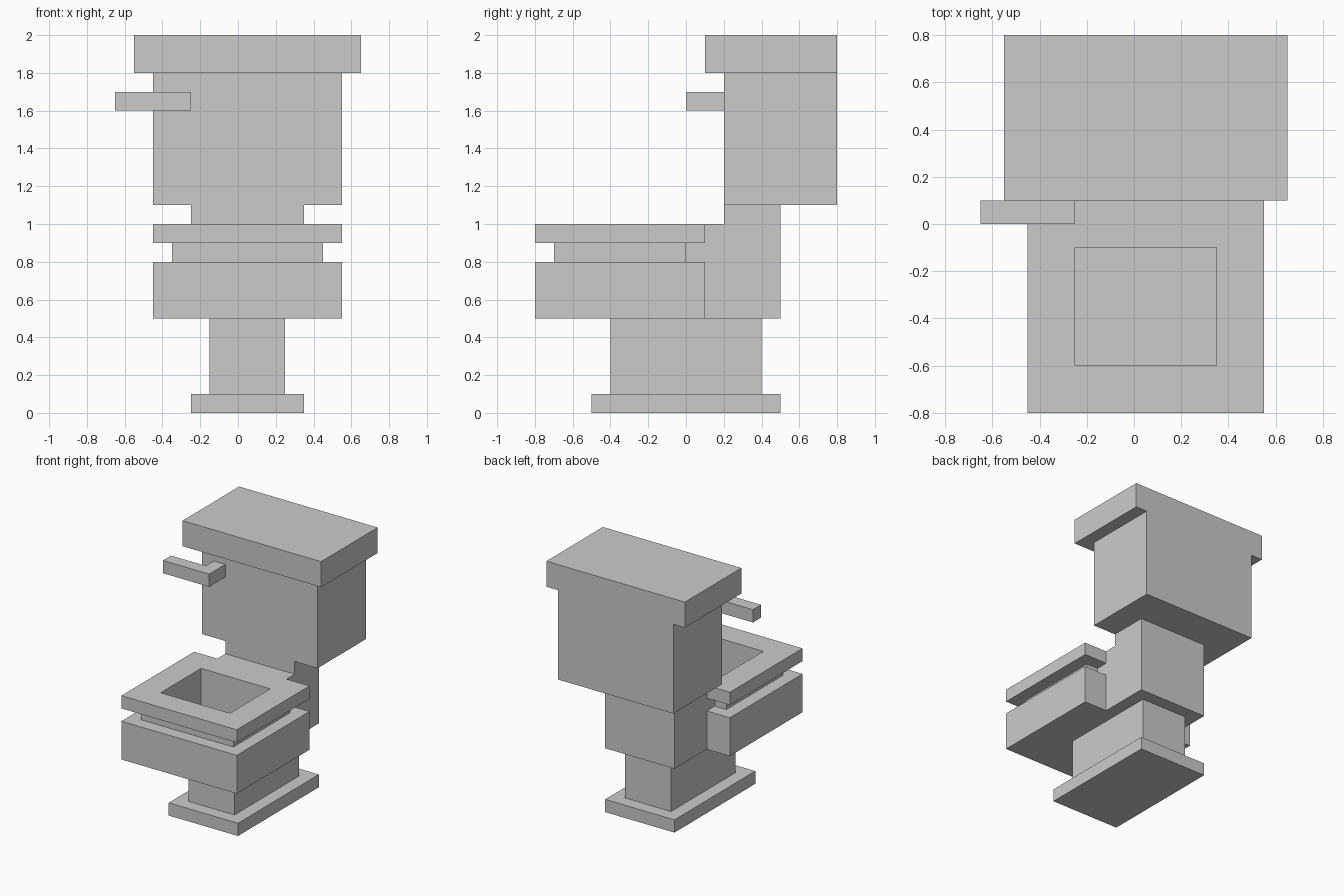
import bpy
import bmesh

if "Cube" in bpy.data.objects:
    bpy.data.objects.remove(bpy.data.objects["Cube"])

CX = 0.05  # the body is offset; only the flush handle sticks out left


def finish(name, bm):
    bmesh.ops.recalc_face_normals(bm, faces=bm.faces[:])
    mesh = bpy.data.meshes.new(name)
    bm.to_mesh(mesh)
    bm.free()
    obj = bpy.data.objects.new(name, mesh)
    bpy.context.collection.objects.link(obj)
    return obj


def prism(name, outline, offset):
    """Extrude a closed 3D outline along the offset vector."""
    bm = bmesh.new()
    face = bm.faces.new([bm.verts.new(p) for p in outline])
    ext = bmesh.ops.extrude_face_region(bm, geom=[face], use_keep_orig=True)
    moved = [g for g in ext["geom"] if isinstance(g, bmesh.types.BMVert)]
    bmesh.ops.translate(bm, verts=moved, vec=offset)
    return finish(name, bm)


def box(name, half_x, y0, y1, z0, z1):
    """Box centred on the body axis."""
    a, b = CX - half_x, CX + half_x
    base = [(a, y0, z0), (b, y0, z0), (b, y1, z0), (a, y1, z0)]
    return prism(name, base, (0, 0, z1 - z0))


def loft(name, rings, closed):
    """Bridge rectangles (half_x, y0, y1, z); cap the ends or close the loop."""
    bm = bmesh.new()
    loops = []
    for h, y0, y1, z in rings:
        corners = [(CX - h, y0), (CX + h, y0), (CX + h, y1), (CX - h, y1)]
        loops.append([bm.verts.new((x, y, z)) for x, y in corners])
    pairs = list(zip(loops, loops[1:]))
    if closed:
        pairs.append((loops[-1], loops[0]))
    else:
        bm.faces.new(loops[0])
        bm.faces.new(loops[-1])
    for lo, hi in pairs:
        for i in range(4):
            j = (i + 1) % 4
            bm.faces.new((lo[i], lo[j], hi[j], hi[i]))
    return finish(name, bm)


HOLE = (0.3, -0.6, -0.1)
WIDE = (0.5, -0.8, 0.1)
NARROW = (0.4, -0.7, 0.0)

# foot and pedestal
box("foot", 0.3, -0.5, 0.5, 0.0, 0.1)
box("pedestal", 0.2, -0.4, 0.4, 0.1, 0.5)

# hollow bowl with a floor, then the recessed rim and the seat as open frames
loft("bowl", [(*WIDE, 0.5), (*WIDE, 0.8), (*HOLE, 0.8), (*HOLE, 0.6)], False)
for name, outer, z0, z1 in (("rim", NARROW, 0.8, 0.9), ("seat", WIDE, 0.9, 1.0)):
    loft(name, [(*outer, z0), (*outer, z1), (*HOLE, z1), (*HOLE, z0)], True)

# neck behind the bowl, stepped to meet the bowl, rim and seat
neck = [(0.5, 0.5), (0.5, 1.1), (0.2, 1.1), (0.2, 1.0), (0.1, 1.0),
        (0.1, 0.9), (0.0, 0.9), (0.0, 0.8), (0.1, 0.8), (0.1, 0.5)]
prism("neck", [(CX - 0.3, y, z) for y, z in neck], (0.6, 0, 0))

# tank and lid
box("tank", 0.5, 0.2, 0.8, 1.1, 1.8)
box("tank_lid", 0.6, 0.1, 0.8, 1.8, 2.0)

# L-shaped flush handle
handle = [(-0.65, 0.0), (-0.25, 0.0), (-0.25, 0.2),
          (-0.35, 0.2), (-0.35, 0.1), (-0.65, 0.1)]
prism("flush_handle", [(x, y, 1.6) for x, y in handle], (0, 0, 0.1))
